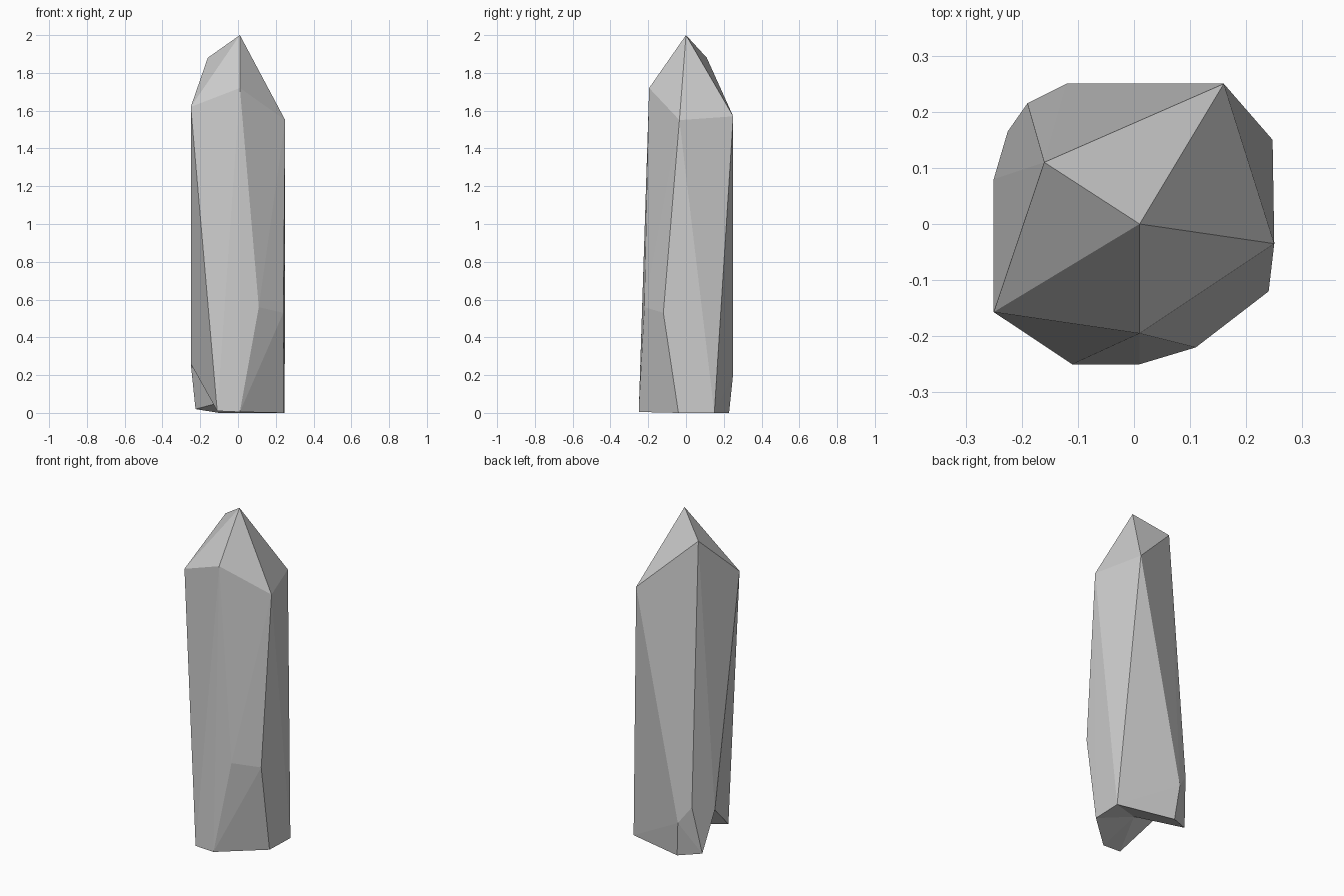
import bpy
import bmesh

if "Cube" in bpy.data.objects:
    bpy.data.objects.remove(bpy.data.objects["Cube"])

# Crystal corners: tip, shoulder ring, chipped facets, broken base rim
tip = [(0.01, 0, 2.0)]
shoulder = [(-0.16, 0.11, 1.88), (0.16, 0.25, 1.57), (0.25, -0.035, 1.55),
            (0.01, -0.195, 1.72), (-0.25, -0.157, 1.62)]
chips = [(0.11, -0.22, 0.56), (0.24, -0.12, 0.53),
         (-0.12, 0.25, 0.21), (-0.19, 0.215, 0.31)]
rim = [(-0.11, -0.25, 0.01), (0.01, -0.25, 0.005), (0.24, -0.04, 0), (0.247, 0.15, 0),
       (-0.10, 0.228, 0), (-0.225, 0.165, 0.02), (-0.25, 0.08, 0.26)]
hollow = (0, 0, 0.08)

# Faceted body: convex hull of the corners
bm = bmesh.new()
for co in tip + shoulder + chips:
    bm.verts.new(co)
base = {bm.verts.new(co) for co in rim}
bmesh.ops.convex_hull(bm, input=list(bm.verts))

# Broken underside: open the base, then fan it to a raised inner point
bottom = [f for f in bm.faces if all(v in base for v in f.verts)]
bmesh.ops.delete(bm, geom=bottom, context='FACES')
open_edges = [e for e in bm.edges if e.is_boundary]
centre = bm.verts.new(hollow)
for e in open_edges:
    bm.faces.new((e.verts[0], e.verts[1], centre))
loose = [e for e in bm.edges if not e.link_faces]
bmesh.ops.delete(bm, geom=loose, context='EDGES')
bmesh.ops.recalc_face_normals(bm, faces=list(bm.faces))

mesh = bpy.data.meshes.new("crystal_shard")
bm.to_mesh(mesh)
bm.free()
bpy.context.collection.objects.link(bpy.data.objects.new("crystal_shard", mesh))
